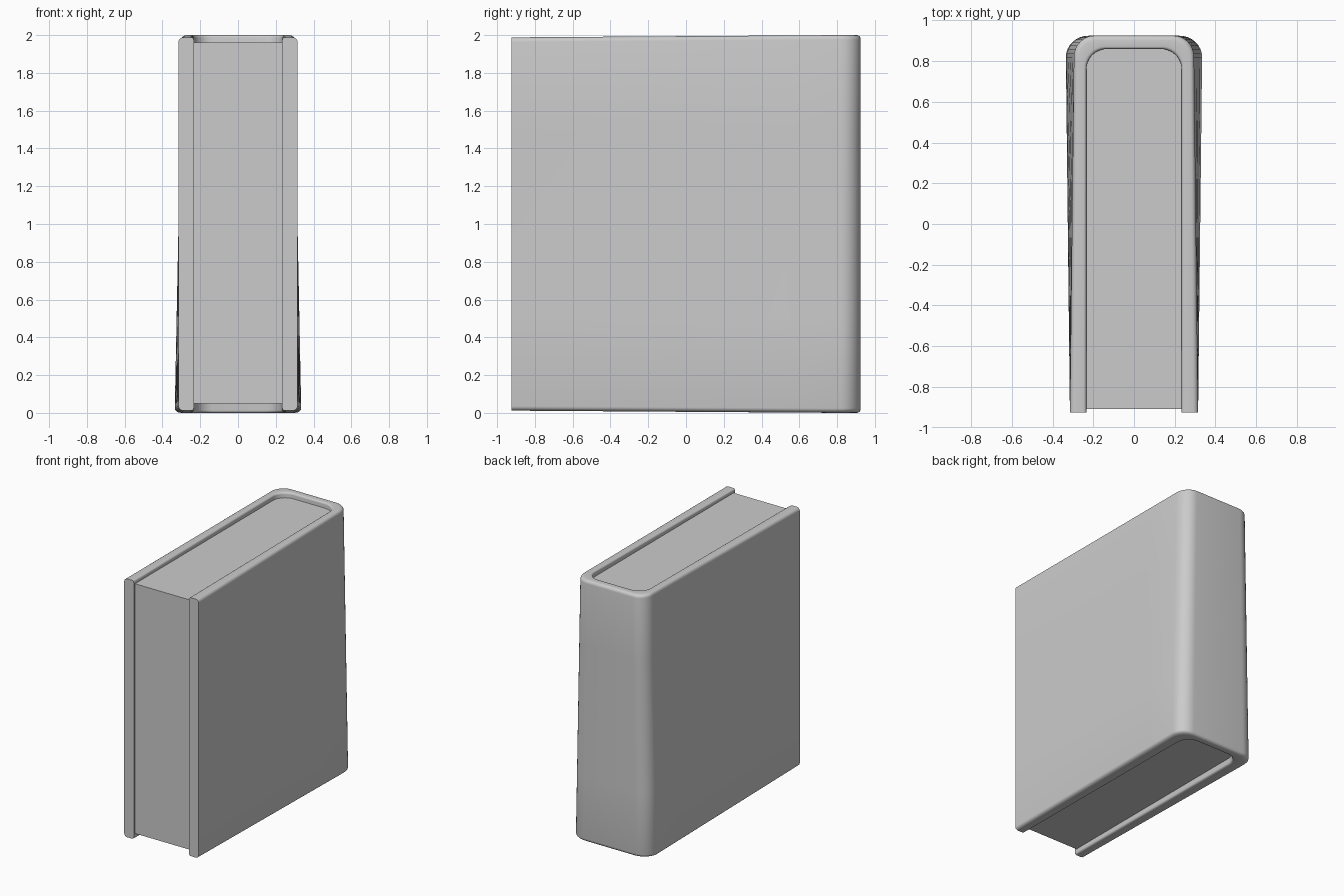
import bpy, bmesh
from math import sin, cos, pi

if "Cube" in bpy.data.objects:
    bpy.data.objects.remove(bpy.data.objects["Cube"])

FRONT, ARM, ARC = -0.925, 6, 8


def u_outline(half, back, r, front=FRONT):
    """U-shaped plan outline: left front, round the spine, right front."""
    left = [(-half, front + (back - r - front) * i / ARM) for i in range(ARM)]
    for i in range(ARC + 1):
        a = pi / 2 * i / ARC
        left.append((-half + r - r * cos(a), back - r + r * sin(a)))
    return left + [(-x, y) for x, y in reversed(left)]


def finish(name, bm):
    bmesh.ops.recalc_face_normals(bm, faces=bm.faces)
    me = bpy.data.meshes.new(name)
    bm.to_mesh(me)
    bm.free()
    ob = bpy.data.objects.new(name, me)
    bpy.context.collection.objects.link(ob)
    bpy.ops.object.select_all(action='DESELECT')
    ob.select_set(True)
    bpy.context.view_layer.objects.active = ob
    bpy.ops.object.shade_smooth_by_angle(angle=0.6)
    return ob


def cover_section():
    """Rounded wall section as (t, h): t 0 inside to 1 outside, h -1 to 1."""
    quarter = [pi / 2 * i / 4 for i in range(5)]
    ro, ri = 0.024, 0.014
    to, ti = ro / 0.075, ri / 0.075
    top = [(ti - ti * cos(a), 1 - ri + ri * sin(a)) for a in quarter]
    top += [(1 - to + to * sin(a), 1 - ro + ro * cos(a)) for a in quarter]
    sides = [(1, h) for h in (0.5, 0, -0.5)]
    return top + sides + [(t, -h) for t, h in reversed(top)]


# Cover: wall swept round the U, leaning so the spine is wider at the foot
bm = bmesh.new()
rings = []
for (xi, yi), (xo, yo) in zip(u_outline(0.234, 0.86, 0.1),
                              u_outline(0.315, 0.925, 0.105)):
    ring = []
    for t, h in cover_section():
        x, y = xi + (xo - xi) * t, yi + (yo - yi) * t
        s = min(1, (y - FRONT) / 1.75)
        x *= 1 - 0.064 * t * s * h
        ring.append(bm.verts.new((x, y, 1 + h * (0.988 + 0.012 * s))))
    rings.append(ring)
for a, b in zip(rings, rings[1:]):
    for i in range(len(a)):
        j = (i + 1) % len(a)
        bm.faces.new((a[i], a[j], b[j], b[i]))
bm.faces.new(rings[0])
bm.faces.new(rings[-1])
finish("cover", bm)

# Page block: solid filling the inside of the cover, slightly recessed
bm = bmesh.new()
base = bm.faces.new([bm.verts.new((x, y, 0.05))
                     for x, y in u_outline(0.234, 0.862, 0.1, -0.91)])
top = bmesh.ops.extrude_face_region(bm, geom=[base], use_keep_orig=True)["geom"]
bmesh.ops.translate(bm, vec=(0, 0, 1.91),
                    verts=[v for v in top if isinstance(v, bmesh.types.BMVert)])
finish("page_block", bm)
